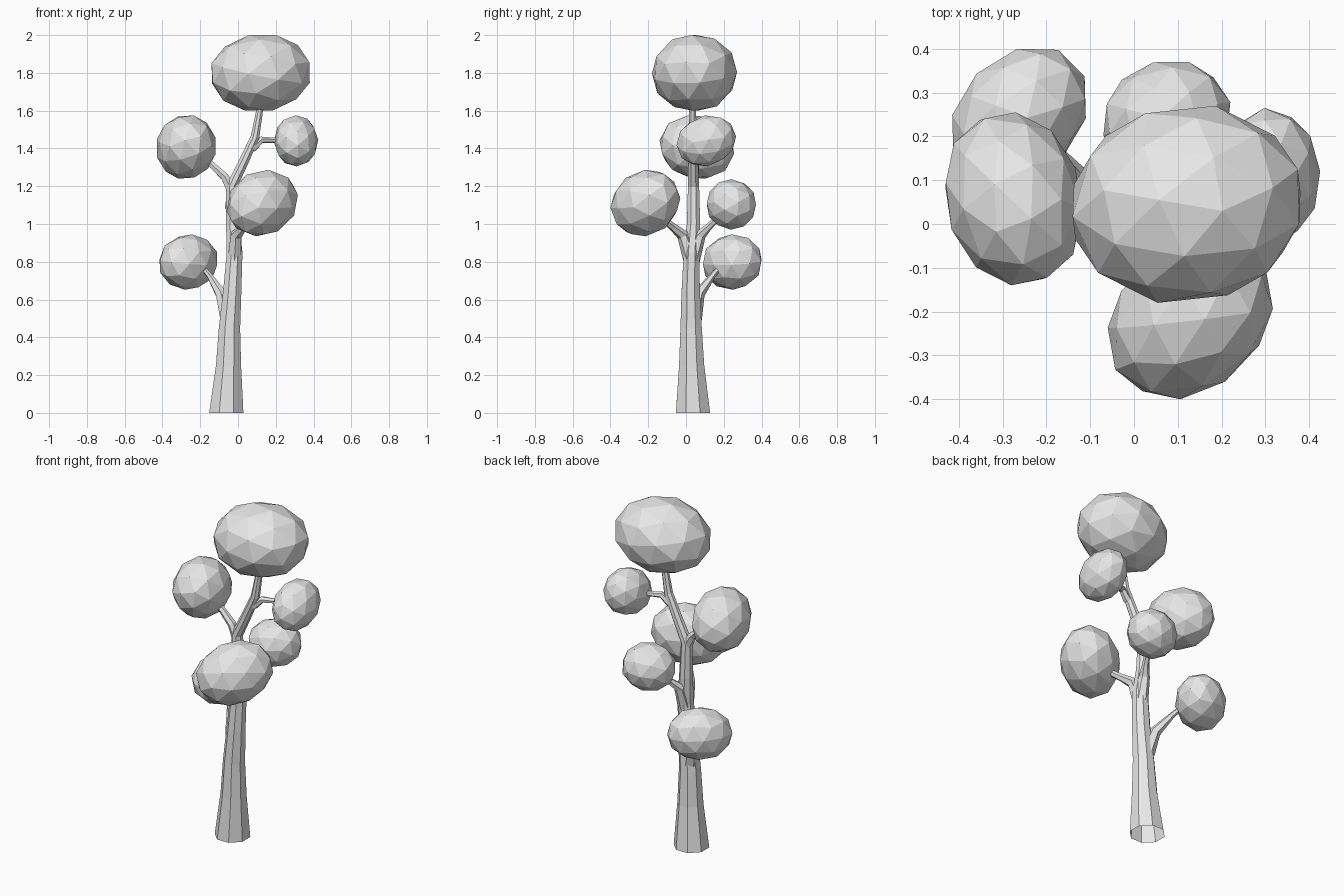
import bpy, bmesh, math
from mathutils import Vector, Matrix

cube = bpy.data.objects.get("Cube")
if cube:
    bpy.data.objects.remove(cube, do_unlink=True)

grey = bpy.data.materials.new("plain grey")
grey.use_nodes = True
GREY = (0.8, 0.8, 0.8, 1.0)
grey.diffuse_color = GREY
grey.node_tree.nodes["Principled BSDF"].inputs["Base Color"].default_value = GREY


def finish(bm, name):
    bmesh.ops.recalc_face_normals(bm, faces=bm.faces)
    mesh = bpy.data.meshes.new(name)
    bm.to_mesh(mesh)
    bm.free()
    mesh.materials.append(grey)
    obj = bpy.data.objects.new(name, mesh)
    bpy.context.collection.objects.link(obj)
    return obj


def limb(name, path, sides=6):
    """Faceted tapered tube through (x, y, z, radius) stations, ends left open."""
    bm = bmesh.new()
    points = [Vector(p[:3]) for p in path]
    rings = []
    for i, p in enumerate(points):
        along = points[min(i + 1, len(points) - 1)] - points[max(i - 1, 0)]
        turn = Vector((0, 0, 1)).rotation_difference(along.normalized())
        if p.z == 0:
            turn.identity()
        ring = []
        for k in range(sides):
            a = math.tau * (k + 0.5) / sides
            ring.append(bm.verts.new(p + turn @ Vector((math.cos(a), math.sin(a), 0)) * path[i][3]))
        rings.append(ring)
    for low, high in zip(rings, rings[1:]):
        for k in range(sides):
            n = (k + 1) % sides
            bm.faces.new((low[k], low[n], high[n], high[k]))
    return finish(bm, name)


def foliage(name, low, high, axis, stretch, spin):
    """Low-poly clump stretched along an axis, then fitted between two corners."""
    bm = bmesh.new()
    bmesh.ops.create_icosphere(bm, subdivisions=2, radius=1)
    bm.transform(Matrix.Rotation(spin, 4, Vector((1, 2, 3)).normalized()))
    bm.transform(Matrix.Scale(stretch, 4, Vector(axis).normalized()))
    for i in range(3):
        values = [v.co[i] for v in bm.verts]
        least, span = min(values), max(values) - min(values)
        for v in bm.verts:
            v.co[i] = low[i] + (v.co[i] - least) / span * (high[i] - low[i])
    return finish(bm, name)


# Trunk, from flared foot to the crown
limb("trunk", [
    (-0.062, 0.037, 0, 0.098), (-0.05, 0.03, 0.25, 0.072), (-0.045, 0.027, 0.45, 0.061),
    (-0.03, 0.025, 0.65, 0.052), (-0.018, 0.03, 0.85, 0.045), (-0.028, 0.04, 1.0, 0.038),
    (-0.033, 0.04, 1.2, 0.032), (0.03, 0.038, 1.33, 0.028), (0.09, 0.035, 1.46, 0.025),
    (0.125, 0.035, 1.66, 0.017)], sides=8)

# Branches
limb("low_branch", [(-0.055, 0.04, 0.5, 0.045), (-0.09, 0.068, 0.63, 0.032),
                    (-0.15, 0.14, 0.725, 0.016), (-0.21, 0.2, 0.8, 0.013)])
limb("front_branch", [(-0.02, 0.03, 0.8, 0.042), (-0.01, -0.015, 0.94, 0.033),
                      (0.03, -0.07, 0.985, 0.021), (0.09, -0.15, 1.05, 0.016)])
limb("back_branch", [(-0.02, 0.03, 0.8, 0.042), (-0.01, 0.075, 0.94, 0.03),
                     (0.02, 0.12, 0.985, 0.019), (0.06, 0.2, 1.06, 0.015)])
limb("upper_right_branch", [(-0.025, 0.04, 1.16, 0.03), (-0.07, 0.043, 1.25, 0.024),
                            (-0.14, 0.05, 1.315, 0.019), (-0.22, 0.055, 1.38, 0.015)])
limb("upper_left_branch", [(0.075, 0.037, 1.40, 0.024), (0.125, 0.05, 1.445, 0.019),
                           (0.19, 0.075, 1.443, 0.014), (0.26, 0.1, 1.443, 0.012)])

# Foliage clumps
foliage("top_foliage", (-0.14, -0.18, 1.60), (0.38, 0.27, 2.0), (1, 0.1, 0.1), 1.25, 0.5)
foliage("upper_right_foliage", (-0.43, -0.14, 1.24), (-0.12, 0.255, 1.575), (-0.3, 1, -0.2), 1.25, 1.3)
foliage("upper_left_foliage", (0.19, -0.05, 1.305), (0.425, 0.265, 1.575), (0, 1, 0.25), 1.3, 0.9)
foliage("front_foliage", (-0.06, -0.4, 0.935), (0.317, -0.03, 1.287), (1, 1, 0.45), 1.3, 2.1)
foliage("back_foliage", (-0.07, 0.11, 0.97), (0.22, 0.37, 1.237), (1, 0.3, 0), 1.15, 1.7)
foliage("low_foliage", (-0.415, 0.09, 0.652), (-0.11, 0.4, 0.945), (1, 1, 0.1), 1.3, 0.2)
